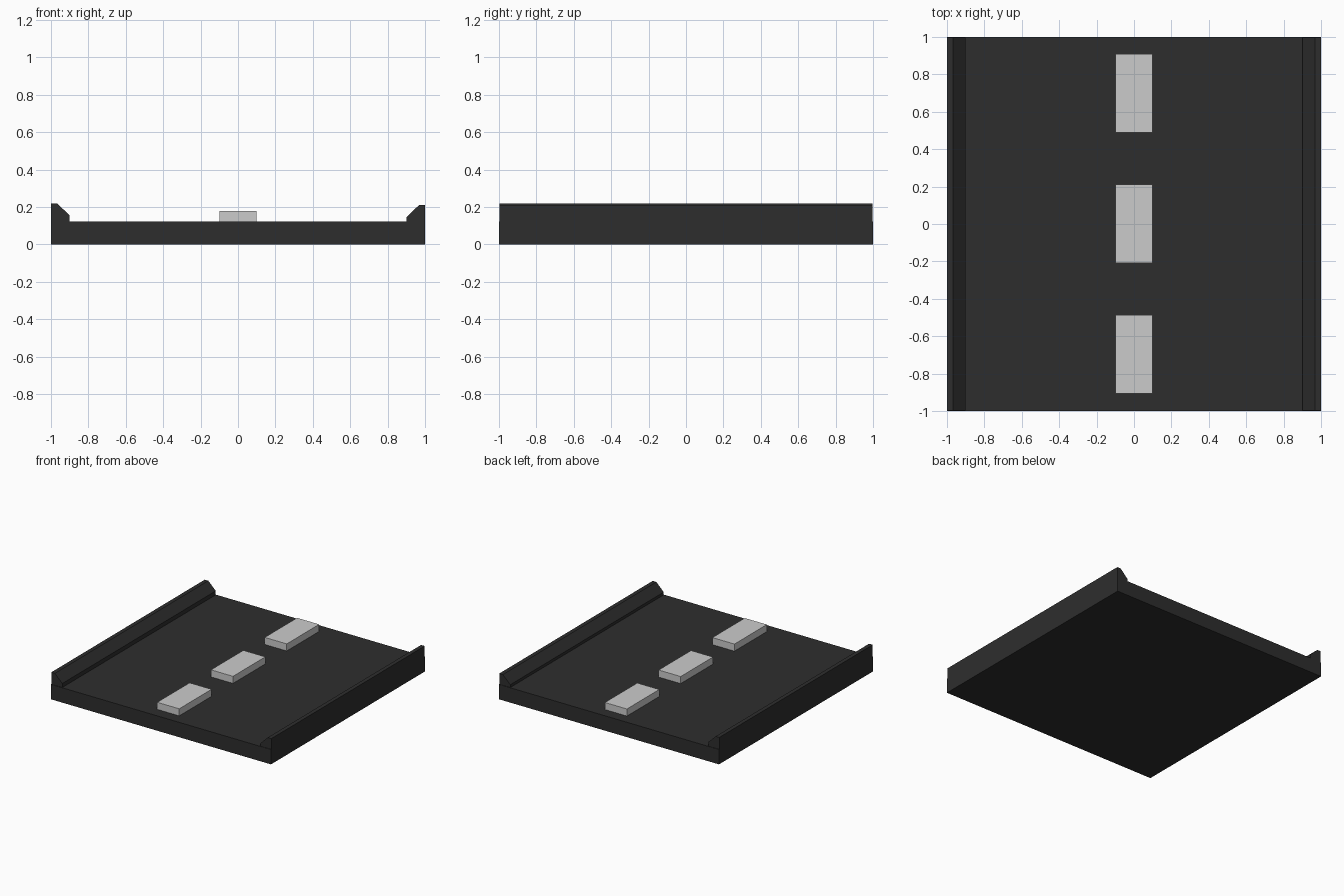
import bpy, bmesh

if "Cube" in bpy.data.objects:
    bpy.data.objects.remove(bpy.data.objects["Cube"])


def material(name, rgb):
    m = bpy.data.materials.new(name)
    m.diffuse_color = (*rgb, 1.0)
    m.use_nodes = True
    m.node_tree.nodes["Principled BSDF"].inputs["Base Color"].default_value = m.diffuse_color
    return m


asphalt = material("dark_asphalt", (0.027, 0.027, 0.027))
paint = material("pale_grey_paint", (0.60, 0.60, 0.60))


def extrude_profile(name, profile, y0, y1, mat):
    """Extrude a closed XZ outline along Y."""
    bm = bmesh.new()
    face = bm.faces.new([bm.verts.new((x, y0, z)) for x, z in profile])
    ext = bmesh.ops.extrude_face_region(bm, geom=[face])
    moved = [v for v in ext["geom"] if isinstance(v, bmesh.types.BMVert)]
    bmesh.ops.translate(bm, verts=moved, vec=(0, y1 - y0, 0))
    bmesh.ops.recalc_face_normals(bm, faces=bm.faces[:])
    mesh = bpy.data.meshes.new(name)
    bm.to_mesh(mesh)
    bm.free()
    mesh.materials.append(mat)
    obj = bpy.data.objects.new(name, mesh)
    bpy.context.collection.objects.link(obj)
    return obj


ROAD_TOP = 0.122

# Road slab
extrude_profile("road_slab", [(-1, 0), (1, 0), (1, ROAD_TOP), (-1, ROAD_TOP)],
                -1, 1, asphalt)

# Chamfered curbs, the left one slightly taller
for name, side, top in (("left_curb", -1, 0.22), ("right_curb", 1, 0.21)):
    outline = [(1, ROAD_TOP), (1, top), (0.967, top),
               (0.9, top - 0.065), (0.9, ROAD_TOP)]
    extrude_profile(name, [(side * x, z) for x, z in outline],
                    -0.996, 0.996, asphalt)

# Raised centre line dashes
for i in (-1, 0, 1):
    y = 0.002 + 0.698 * i
    extrude_profile(f"lane_dash_{i + 2}",
                    [(-0.1, ROAD_TOP), (0.1, ROAD_TOP), (0.1, 0.18), (-0.1, 0.18)],
                    y - 0.21, y + 0.21, paint)
